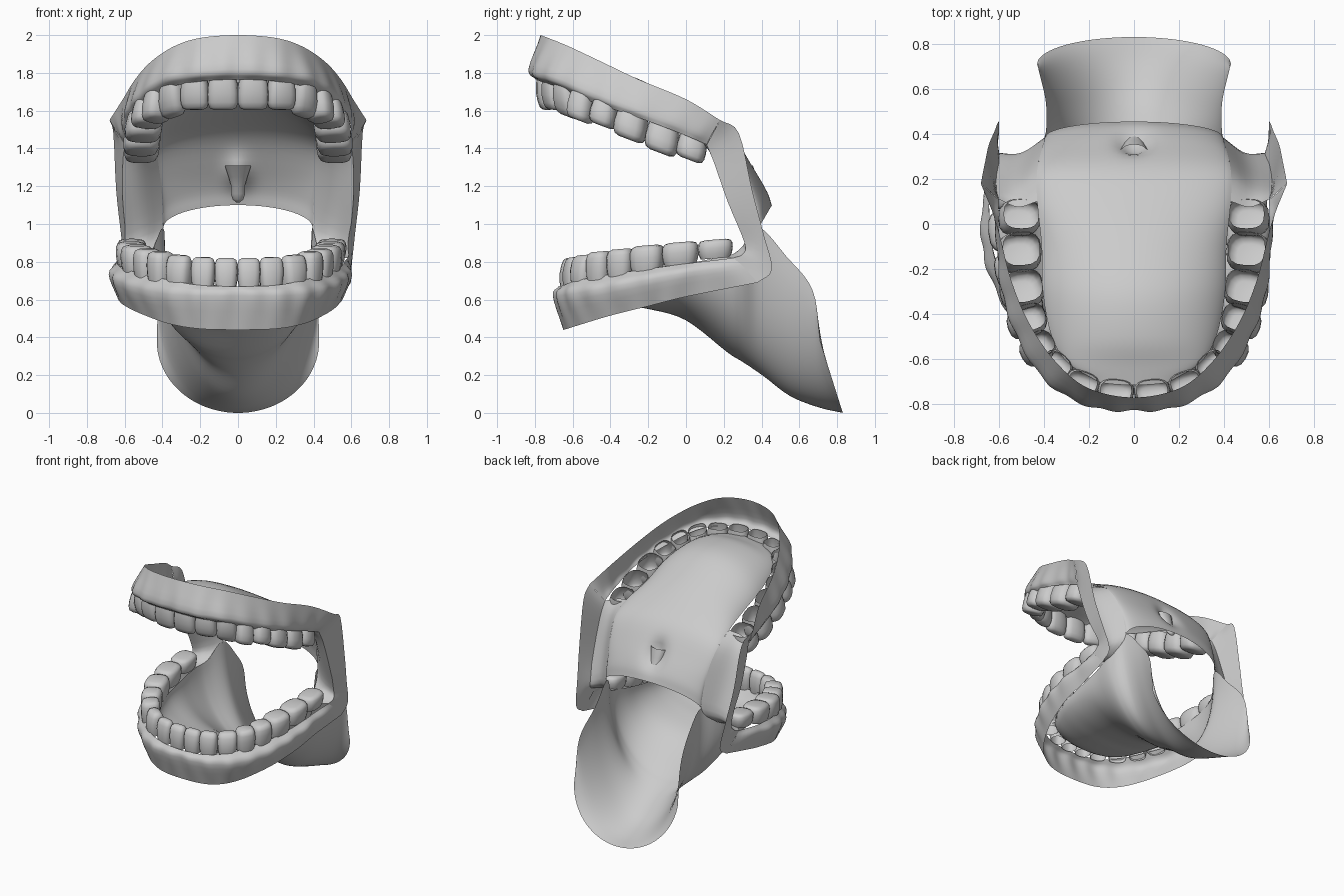
import bpy, bmesh, math
from mathutils import Vector

if "Cube" in bpy.data.objects:
    bpy.data.objects.remove(bpy.data.objects["Cube"])


def spline(pts, n):
    """Sample n+1 points of a Catmull-Rom curve through pts."""
    p = [Vector(q) for q in pts]
    p = [2 * p[0] - p[1]] + p + [2 * p[-1] - p[-2]]
    out, segs = [], len(p) - 3
    for k in range(n + 1):
        f = k / n * segs
        i = min(int(f), segs - 1)
        t = f - i
        a, b, c, d = p[i:i + 4]
        out.append(0.5 * (2 * b + (c - a) * t + (2 * a - 5 * b + 4 * c - d) * t ** 2
                          + (3 * b - a - 3 * c + d) * t ** 3))
    return out


def make(name, rows, closed=False, cap=False):
    """Skin a list of point rows; optionally close each row and cap the last."""
    bm = bmesh.new()
    vs = [[bm.verts.new(p) for p in r] for r in rows]
    n = len(vs[0])
    for a, b in zip(vs, vs[1:]):
        for i in range(n if closed else n - 1):
            j = (i + 1) % n
            bm.faces.new((a[i], a[j], b[j], b[i]))
    if cap:
        bm.faces.new(vs[-1])
    bmesh.ops.recalc_face_normals(bm, faces=bm.faces)
    me = bpy.data.meshes.new(name)
    bm.to_mesh(me)
    bm.free()
    for f in me.polygons:
        f.use_smooth = True
    ob = bpy.data.objects.new(name, me)
    bpy.context.collection.objects.link(ob)
    return ob


def sheet(name, rails, nu, nv, ripple=0, warp=None):
    """Smooth surface through control rails."""
    cols = [spline(r, nu) for r in rails]
    rows = [spline([c[i] for c in cols], nv) for i in range(nu + 1)]
    for i, r in enumerate(rows):
        for j, p in enumerate(r):
            k = 1 - ripple * math.sin(math.pi * j / nv) * math.cos(2 * math.pi * 16 * i / nu)
            p.x *= k
            p.y *= k
            if warp:
                warp(p)
    return make(name, rows)


def full(half):
    return [(-x, y, z) for x, y, z in reversed(half[1:])] + half


def flip(p):
    return (-p[0], p[1], p[2])


def jaw_shift(y):
    """The lower jaw sits slightly to the left towards the back."""
    return -.04 * max(0, min((y + .65) / .5, 1, 1 - (y - .1) / .3))


def shift_lower(p):
    p.x += jaw_shift(p.y)


def arch_row(y, ys, w, mid, edge, soft=0, n=24):
    """Arched cross-section from left edge to right edge; soft flares its sides."""
    row = []
    for i in range(n + 1):
        a = math.pi * (i / n - 0.5)
        k = 1 - math.cos(a)
        x = w * ((1 - soft) * math.sin(a) + soft * a * 2 / math.pi)
        row.append((x, y + (ys - y) * k, mid + (edge - mid) * k))
    return row


def tooth(name, x, y, z, deg, w, d, h, up, slope, side, front):
    """Hollow crown, open at the root."""
    a = math.radians(deg)
    rings = []
    for s, t, f in ((.86, 0, 1), (.98, .25, 1), (1.03, .55, .95), (1.0, .8, .8),
                    (.88, .94, .68), (.6, 1, .5)):
        ring = []
        for k in range(16):
            b = 2 * math.pi * k / 16
            c, q = math.cos(b), math.sin(b)
            lx = w / 2 * s * math.copysign(abs(c) ** .72, c)
            ly = d / 2 * s * (f if front else 1) * math.copysign(abs(q) ** .72, q)
            dx, dy = lx * math.cos(a) - ly * math.sin(a), lx * math.sin(a) + ly * math.cos(a)
            out = 0 if (front or up > 0) else .015 * t
            lean = -2 * out
            off = jaw_shift(y) if up > 0 else 0
            ring.append((side * (x + dx + out) + off, y + dy + lean, z + up * h * t + slope * dy))
        rings.append(ring)
    make(name, rings, closed=True, cap=True)


# Teeth: x, y, heading, width, depth, height, from the middle to the back
UPPER = [(.08, -.74, 4, .16, .11, .18), (.228, -.705, 18, .15, .11, .165),
         (.345, -.63, 42, .14, .13, .17), (.42, -.535, 60, .13, .15, .155),
         (.467, -.415, 72, .135, .17, .135), (.49, -.275, 80, .165, .19, .15),
         (.50, -.11, 86, .17, .19, .155), (.50, .045, 90, .15, .18, .13)]
LOWER = [(.06, -.62, 3, .12, .10, .165), (.18, -.60, 15, .125, .10, .165),
         (.302, -.545, 34, .135, .12, .165), (.395, -.457, 52, .13, .13, .165),
         (.455, -.345, 68, .14, .14, .155), (.50, -.205, 76, .175, .16, .145),
         (.525, -.03, 85, .19, .16, .125), (.53, .155, 90, .18, .15, .10)]
for side, tag in ((1, "right"), (-1, "left")):
    for i, (x, y, a, w, d, h) in enumerate(UPPER):
        tooth(f"upper_tooth_{tag}_{i + 1}", x, y, 1.47 - .4 * (y - .045), a, w, d, h,
              -1, -.1 if i < 2 else -.38, side, i < 3)
    for i, (x, y, a, w, d, h) in enumerate(LOWER):
        tooth(f"lower_tooth_{tag}_{i + 1}", x, y, .655 + .21 * (y + .62), a, w, d, h,
              1, .08, side, i < 3)

# Upper gum: gum line, bulge and free top edge
sheet("upper_gum", [
    full([(0, -.795, 1.765), (.2, -.77, 1.755), (.37, -.665, 1.72), (.5, -.48, 1.64),
          (.58, -.27, 1.57), (.60, -.03, 1.48), (.60, .11, 1.42)]),
    full([(0, -.83, 1.82), (.2, -.81, 1.81), (.39, -.70, 1.78), (.52, -.5, 1.70),
          (.59, -.28, 1.62), (.615, -.03, 1.53), (.63, .13, 1.46)]),
    full([(0, -.77, 2.0), (.2, -.73, 1.985), (.34, -.62, 1.94), (.46, -.45, 1.86),
          (.545, -.25, 1.765), (.61, 0, 1.66), (.68, .18, 1.55)])], 128, 8, .006)

# Lower gum: gum line, bulge and free bottom edge
sheet("lower_gum", [
    full([(0, -.675, .67), (.19, -.65, .675), (.34, -.58, .70), (.46, -.42, .73),
          (.56, -.22, .76), (.60, 0, .79), (.60, .25, .82)]),
    full([(0, -.70, .62), (.2, -.685, .62), (.38, -.60, .63), (.52, -.43, .66),
          (.61, -.22, .70), (.64, 0, .74), (.61, .30, .78)]),
    full([(0, -.65, .44), (.2, -.63, .445), (.35, -.55, .47), (.47, -.4, .515),
          (.56, -.2, .565), (.60, 0, .615), (.60, .38, .69)])], 128, 8, .008, shift_lower)


def uvula_root(p):
    """Draw the soft palate forward where the uvula hangs."""
    p.y -= .06 * math.exp(-(p.x / .07) ** 2 - ((p.z - 1.27) / .08) ** 2)


# Hard and soft palate: centre y, side y, half width, centre z, side z, flare
PALATE = [(-.715, -.70, .16, 1.75, 1.735, .4), (-.63, -.62, .29, 1.77, 1.71, .4),
          (-.5, -.5, .365, 1.80, 1.66, .4), (-.3, -.3, .405, 1.785, 1.60, .4),
          (-.1, -.1, .41, 1.69, 1.53, .4), (.1, .1, .43, 1.57, 1.47, .4),
          (.25, .235, .43, 1.46, 1.39, .3), (.36, .33, .41, 1.30, 1.23, .2),
          (.43, .37, .40, 1.18, 1.08, 0), (.455, .385, .395, 1.10, .98, 0)]
sheet("palate", [arch_row(*r) for r in PALATE], 60, 40, warp=uvula_root)

# Mouth floor running back into the throat trough
FLOOR = [(-.59, -.57, .15, .67, .69), (-.5, -.49, .31, .60, .71), (-.35, -.35, .39, .57, .74),
         (-.2, -.2, .43, .55, .76), (0, 0, .45, .49, .79), (.22, .20, .46, .32, .83),
         (.30, .29, .44, .27, .86), (.41, .385, .395, .195, .98), (.55, .53, .39, .09, .83),
         (.70, .67, .42, .03, .65), (.83, .71, .43, 0, .38)]
sheet("throat_floor", [arch_row(*r) for r in FLOOR], 48, 50, warp=shift_lower)

# Cheek straps and the pillars joining them to the throat
FOLD = [(.60, .11, 1.42), (.61, .15, 1.32), (.61, .22, 1.12), (.59, .31, .90),
        (.60, .30, .84), (.60, .25, .82)]
BACK = [(.68, .18, 1.55), (.66, .28, 1.48), (.645, .35, 1.18), (.62, .41, .95),
        (.60, .455, .76), (.60, .38, .69)]
INNER = [(.43, .10, 1.47), (.43, .235, 1.39), (.41, .33, 1.23), (.395, .385, .98),
         (.44, .29, .86), (.46, .20, .83)]
MID = [tuple((Vector(a) + Vector(b)) / 2 - Vector((0, .03, 0))) for a, b in zip(INNER, FOLD)]


def shift_strap(p):
    if p.z < 1.0:
        p.x += jaw_shift(p.y) * min(1, (1.0 - p.z) / .15)


for tag, f in (("right", lambda p: p), ("left", flip)):
    sheet(f"cheek_strap_{tag}", [[f(p) for p in FOLD], [f(p) for p in BACK]], 20, 3,
          warp=shift_strap)
    sheet(f"throat_pillar_{tag}", [[f(p) for p in r] for r in (INNER, MID, FOLD)], 20, 8,
          warp=shift_strap)

# Uvula
UVULA = [(.305, 1.31, .07), (.34, 1.25, .05), (.365, 1.20, .036), (.385, 1.16, .038),
         (.395, 1.13, .028), (.40, 1.115, .01)]
make("uvula", [[(r * math.cos(k * math.pi / 6), y + r * .7 * math.sin(k * math.pi / 6), z)
                for k in range(12)] for y, z, r in UVULA], closed=True, cap=True)
